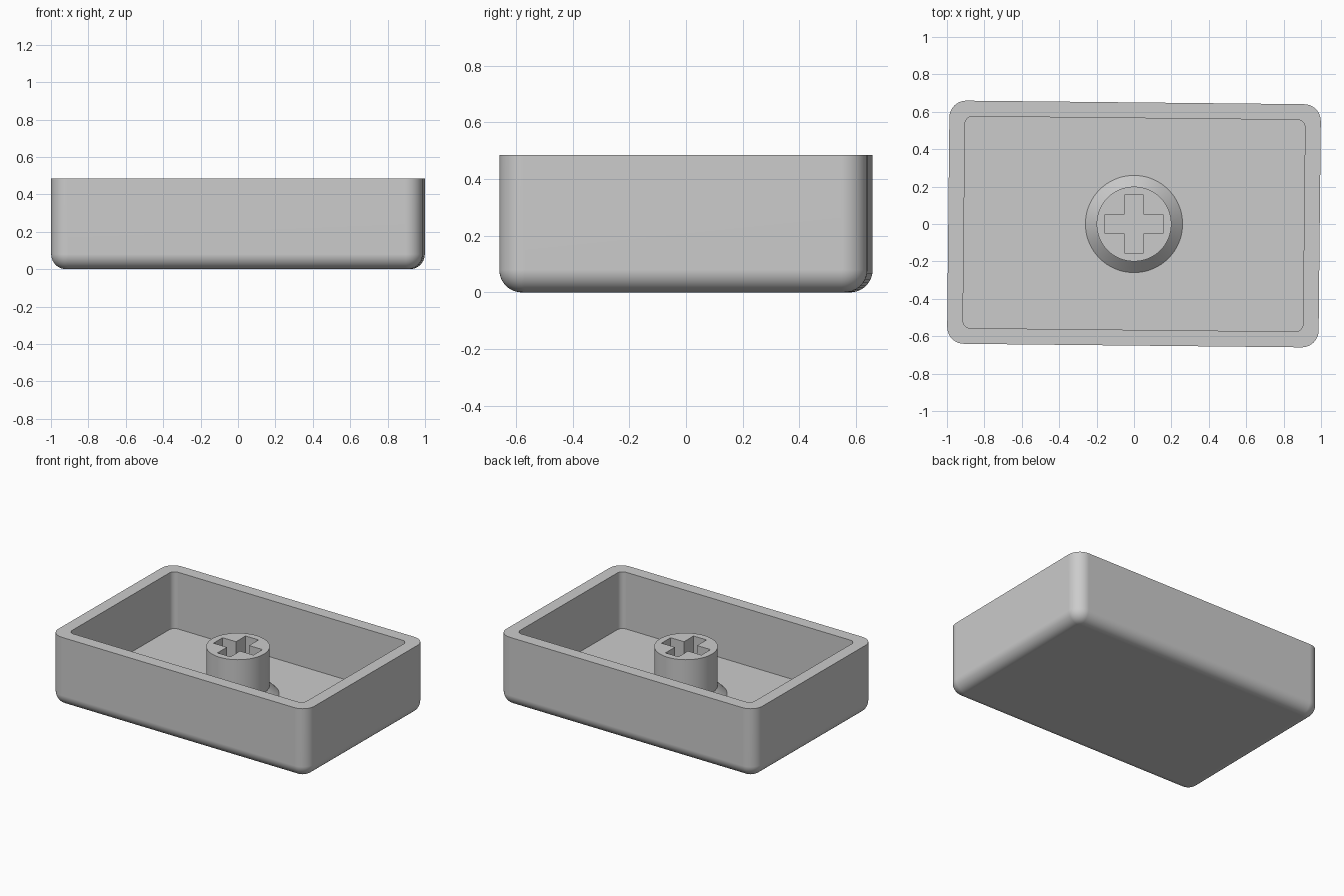
import bpy, bmesh, math

if "Cube" in bpy.data.objects:
    bpy.data.objects.remove(bpy.data.objects["Cube"])

grey = bpy.data.materials.new("grey_plastic")
grey.diffuse_color = (0.6, 0.6, 0.6, 1)
grey.use_nodes = True
grey.node_tree.nodes["Principled BSDF"].inputs["Base Color"].default_value = grey.diffuse_color


def rounded_rect(a, b, r, z, n=10):
    """Rounded rectangle loop, half sizes a and b, corner radius r."""
    pts = []
    for k, (sx, sy) in enumerate([(1, 1), (-1, 1), (-1, -1), (1, -1)]):
        for i in range(n + 1):
            t = math.pi / 2 * (k + i / n)
            pts.append((sx * (a - r) + r * math.cos(t), sy * (b - r) + r * math.sin(t), z))
    return pts


def circle(r, z, n=64):
    return [(r * math.cos(2 * math.pi * i / n), r * math.sin(2 * math.pi * i / n), z) for i in range(n)]


def loft(bm, loops):
    """Skin consecutive loops of equal length; returns the vertex loops."""
    rings = [[bm.verts.new(p) for p in loop] for loop in loops]
    for lo, hi in zip(rings, rings[1:]):
        for i in range(len(lo)):
            j = (i + 1) % len(lo)
            bm.faces.new((lo[i], lo[j], hi[j], hi[i]))
    return rings


def finish(bm, name):
    mesh = bpy.data.meshes.new(name)
    bm.to_mesh(mesh)
    bm.free()
    obj = bpy.data.objects.new(name, mesh)
    bpy.context.collection.objects.link(obj)
    mesh.materials.append(grey)
    bpy.ops.object.select_all(action='DESELECT')
    obj.select_set(True)
    bpy.context.view_layer.objects.active = obj
    bpy.ops.object.shade_smooth_by_angle(angle=math.radians(30))
    mod = obj.modifiers.new("even_shading", 'WEIGHTED_NORMAL')
    mod.keep_sharp = True
    return obj


# Open tray: rounded bottom edge, straight walls, flat rim, square-edged inside
HX, HY, TOP, FLOOR, WALL = 0.993, 0.65, 0.485, 0.09, 0.084
FILLET, CORNER = 0.08, 0.09
loops = []
for i in range(11):
    t = math.pi / 2 * i / 10
    inset = FILLET * (1 - math.sin(t))
    loops.append(rounded_rect(HX - inset, HY - inset, CORNER - inset, FILLET * (1 - math.cos(t))))
loops.append(rounded_rect(HX, HY, CORNER, TOP))
for z in (TOP, FLOOR):
    loops.append(rounded_rect(HX - WALL, HY - WALL, 0.04, z))
bm = bmesh.new()
rings = loft(bm, loops)
bm.faces.new(rings[0][::-1])
bm.faces.new(rings[-1])
tray = finish(bm, "tray_shell")
tray.rotation_euler.z = math.radians(-0.6)

# Central post with a flared foot and a cross-shaped socket
POST_TOP = 0.42
bm = bmesh.new()
post = loft(bm, [circle(0.26, FLOOR), circle(0.2, FLOOR + 0.06), circle(0.2, POST_TOP)])
w, l = 0.05, 0.154
cross = [(w, w), (w, l), (-w, l), (-w, w), (-l, w), (-l, -w),
         (-w, -w), (-w, -l), (w, -l), (w, -w), (l, -w), (l, w)]
socket = loft(bm, [[(x, y, z) for x, y in cross] for z in (POST_TOP, FLOOR + 0.002)])
bm.faces.new(socket[1])
rim = []
for ring in (post[-1], socket[0]):
    rim += [bm.edges.get((ring[i - 1], ring[i])) for i in range(len(ring))]
bmesh.ops.triangle_fill(bm, use_beauty=True, edges=rim, normal=(0, 0, 1))
bmesh.ops.recalc_face_normals(bm, faces=bm.faces)
# The foot is open underneath, so orient everything by the upward-facing top
if sum(f.normal.z * f.calc_area() for f in bm.faces) < 0:
    bmesh.ops.reverse_faces(bm, faces=bm.faces)
finish(bm, "socket_post")
